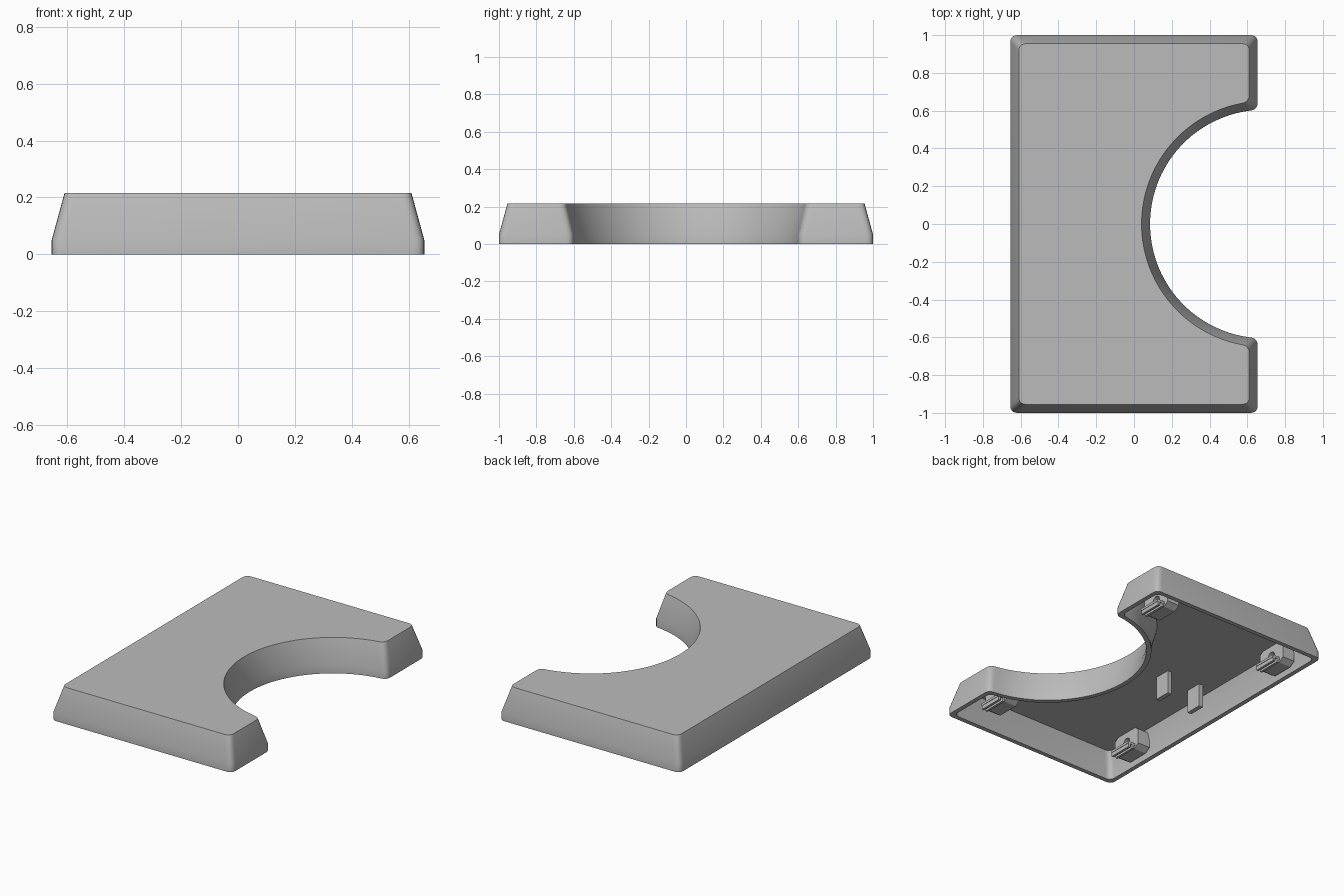
import bpy, bmesh, math
from mathutils import Vector

if "Cube" in bpy.data.objects:
    bpy.data.objects.remove(bpy.data.objects["Cube"], do_unlink=True)

grey = bpy.data.materials.new("mid_grey")
grey.use_nodes = True
COLOUR = (0.50, 0.50, 0.50, 1)
grey.diffuse_color = COLOUR
grey.node_tree.nodes["Principled BSDF"].inputs["Base Color"].default_value = COLOUR


def finish(bm, name):
    bmesh.ops.recalc_face_normals(bm, faces=bm.faces)
    mesh = bpy.data.meshes.new(name)
    bm.to_mesh(mesh)
    bm.free()
    obj = bpy.data.objects.new(name, mesh)
    mesh.materials.append(grey)
    bpy.context.collection.objects.link(obj)
    bpy.ops.object.select_all(action="DESELECT")
    obj.select_set(True)
    bpy.context.view_layer.objects.active = obj
    bpy.ops.object.shade_smooth_by_angle(angle=math.radians(30))
    return obj


def loft(name, rings, closed=False):
    """Skin equal-length rings; cap both ends, or join last to first."""
    bm = bmesh.new()
    loops = [[bm.verts.new(p) for p in r] for r in rings]
    pairs = list(zip(loops, loops[1:]))
    if closed:
        pairs.append((loops[-1], loops[0]))
    else:
        bm.faces.new(loops[0])
        bm.faces.new(loops[-1])
    n = len(loops[0])
    for a, b in pairs:
        for i in range(n):
            j = (i + 1) % n
            bm.faces.new((a[i], a[j], b[j], b[i]))
    return finish(bm, name)


def box(name, centre, size):
    bm = bmesh.new()
    bmesh.ops.create_cube(bm, size=1)
    for v in bm.verts:
        v.co = Vector(centre) + Vector([c * s for c, s in zip(v.co, size)])
    return finish(bm, name)


HX, HY, CX, R = 0.655, 1.0, 0.69, 0.605


def outline(inset, z, steps=48, fillet=0.04):
    """Rectangle with a round bite in its +x side, corners rounded."""
    hx, hy, r = HX - inset, HY - inset, R + inset
    a0 = math.acos((hx - CX) / r)
    arc = []
    for i in range(steps + 1):
        a = a0 + (2 * math.pi - 2 * a0) * i / steps
        arc.append(Vector((CX + r * math.cos(a), r * math.sin(a), z)))
    corners = [Vector((x, y, z)) for x, y in ((hx, -hy), (-hx, -hy), (-hx, hy), (hx, hy))]
    # each corner is replaced by a short quadratic curve
    pts = []

    def rounded(p, before, after):
        a = p + (before - p).normalized() * fillet
        b = p + (after - p).normalized() * fillet
        for k in range(6):
            t = k / 5
            pts.append(a * (1 - t) ** 2 + p * 2 * t * (1 - t) + b * t * t)

    rounded(arc[0], corners[3], arc[1])
    pts.extend(arc[2:-2])
    rounded(arc[-1], arc[-2], corners[0])
    chain = [arc[-1]] + corners + [arc[0]]
    for i in range(1, 5):
        rounded(chain[i], chain[i - 1], chain[i + 1])
    return pts


# Hollow tray: top, tapered outside, bottom rim, inside wall, ceiling
loft("cover_shell", [outline(i, z) for i, z in (
    (0.045, 0.215), (0.0, 0.05), (0.0, 0.0),
    (0.03, 0.0), (0.03, 0.05), (0.065, 0.175))])


def mount(name, x, y, depth=0.09, half_y=0.11, z0=0.03, z1=0.18):
    """Upright tab with a round hole and two small ledges below it."""
    zc, hz = (z0 + z1) / 2, (z1 - z0) / 2

    def ring(px, hole):
        pts = []
        for i in range(16):
            a = 2 * math.pi * (i + 0.5) / 16
            c, s = math.cos(a), math.sin(a)
            m = max(abs(c), abs(s))
            if hole:
                pts.append((px, y + 0.03 * c, zc + 0.03 * s))
            else:
                pts.append((px, y + half_y * c / m, zc + hz * s / m))
        return pts

    loft(name, [ring(x, False), ring(x + depth, False),
                ring(x + depth, True), ring(x, True)], closed=True)
    for k, off in enumerate((0.015, 0.045)):
        box(f"{name}_ledge_{k + 1}", (x + depth + off, y, 0.035), (0.015, 0.16, 0.025))
    box(name + "_ledge_base", (x + depth + 0.025, y, 0.055), (0.06, 0.16, 0.015))


# Four fixing mounts, mirrored front to back
for side, s in (("front", -1), ("back", 1)):
    mount(f"{side}_right_mount", -0.61, s * 0.69)
    mount(f"{side}_left_mount", 0.37, s * 0.76)

# Two locating ribs under the ceiling
for i, x in enumerate((-0.24, -0.49)):
    box(f"locating_rib_{i + 1}", (x, 0, 0.1), (0.03, 0.11, 0.16))
